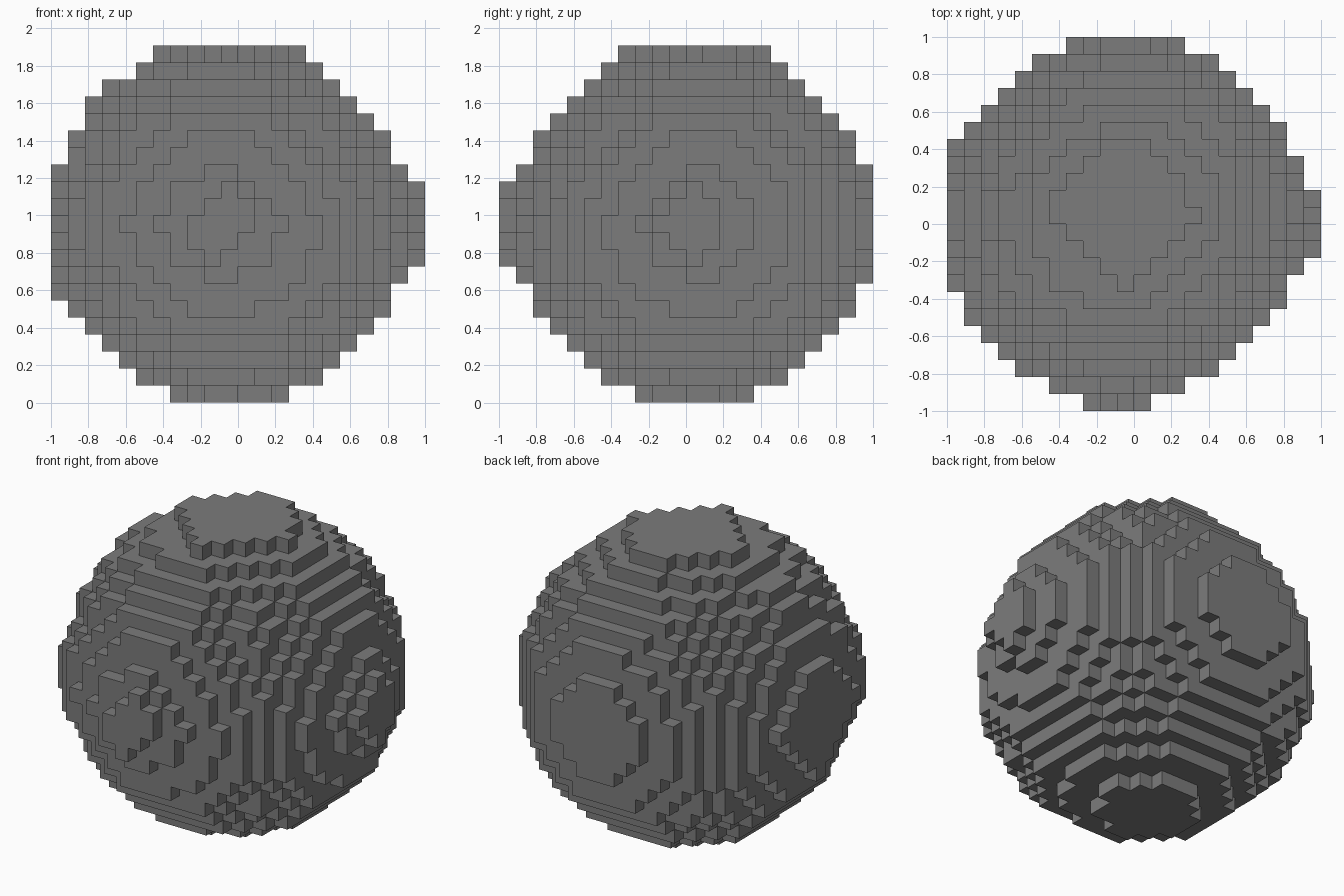
import bpy, bmesh
from mathutils import Vector

cube = bpy.data.objects.get("Cube")
if cube:
    bpy.data.objects.remove(cube, do_unlink=True)

N = 22                       # blocks along the longest side
H = 2 / N                    # block size
CENTRE = Vector((9.9, 11.1, 10.1))
MID = (10, 11, 10)           # block at the middle of every cap


def radius_sq(i, j, k):
    """Squared radius of the ball around this block."""
    dx, dy, dz = Vector((i, j, k)) - CENTRE
    if k == 20 or (i == 0 and k < 14):         # broader top and side caps
        return 115
    limit = 112.5
    if dy > 2 and (dx < -2 or dz > 2):         # flatter back shoulders
        limit = 109
    elif dx < -2 and dy < -2 and abs(dz) < 2.5:  # slight bulge at one corner
        limit = 118
    if dz > 0 and dx * dy < 0:                 # flatter upper corners
        limit += (0.07 if dy < 0 else 0.03) * dx * dy * dz
    return limit


def cut_from_cap(i, j, k):
    """True at the corners of the diamond-shaped caps."""
    u, v, w = (abs(c - m) for c, m in zip((i, j, k), MID))
    return ((i == 0 and v + w > 4) or (j == N - 1 and u + w > 4)
            or (k == 20 and u + v > (5 if j > MID[1] else 4)))


# Ball of blocks: keep each cell whose centre lies inside
cells = set()
for i in range(N):
    for j in range(N):
        for k in range(N - 1):
            distance = (Vector((i, j, k)) - CENTRE).length_squared
            if distance <= radius_sq(i, j, k) and not cut_from_cap(i, j, k):
                cells.add((i, j, k))

# Small raised tips on the +x side and the front: height -> first, last block
side_tip = {8: (11, 11), 9: (10, 12), 10: (9, 12), 11: (10, 12), 12: (11, 11)}
front_tip = {8: (9, 9), 9: (8, 10), 10: (8, 11), 11: (9, 11), 12: (10, 10)}
for k, (a, b) in side_tip.items():
    cells.update((N - 1, j, k) for j in range(a, b + 1))
for k, (a, b) in front_tip.items():
    cells.update((i, 0, k) for i in range(a, b + 1))

# Outer skin: one square for each block side with no neighbour
bm = bmesh.new()
corners = {}


def corner(p):
    key = tuple(round(c) for c in p)
    if key not in corners:
        corners[key] = bm.verts.new((key[0] * H - 1, key[1] * H - 1, key[2] * H))
    return corners[key]


for cell in sorted(cells):
    for axis in range(3):
        for sign in (0, 1):
            beside = list(cell)
            beside[axis] += 2 * sign - 1
            if tuple(beside) in cells:
                continue
            u, v, base = Vector((0, 0, 0)), Vector((0, 0, 0)), Vector(cell)
            u[(axis + 1) % 3] = 1
            v[(axis + 2) % 3] = 1
            base[axis] += sign
            ring = [base, base + u, base + u + v, base + v]
            if not sign:
                ring.reverse()
            bm.faces.new([corner(p) for p in ring])

mesh = bpy.data.meshes.new("block_ball")
bm.to_mesh(mesh)
bm.free()
ball = bpy.data.objects.new("block_ball", mesh)
bpy.context.scene.collection.objects.link(ball)

# Plain grey
grey = bpy.data.materials.new("stone_grey")
grey.use_nodes = True
colour = (0.2, 0.2, 0.2, 1)
grey.diffuse_color = colour
grey.node_tree.nodes["Principled BSDF"].inputs["Base Color"].default_value = colour
mesh.materials.append(grey)
